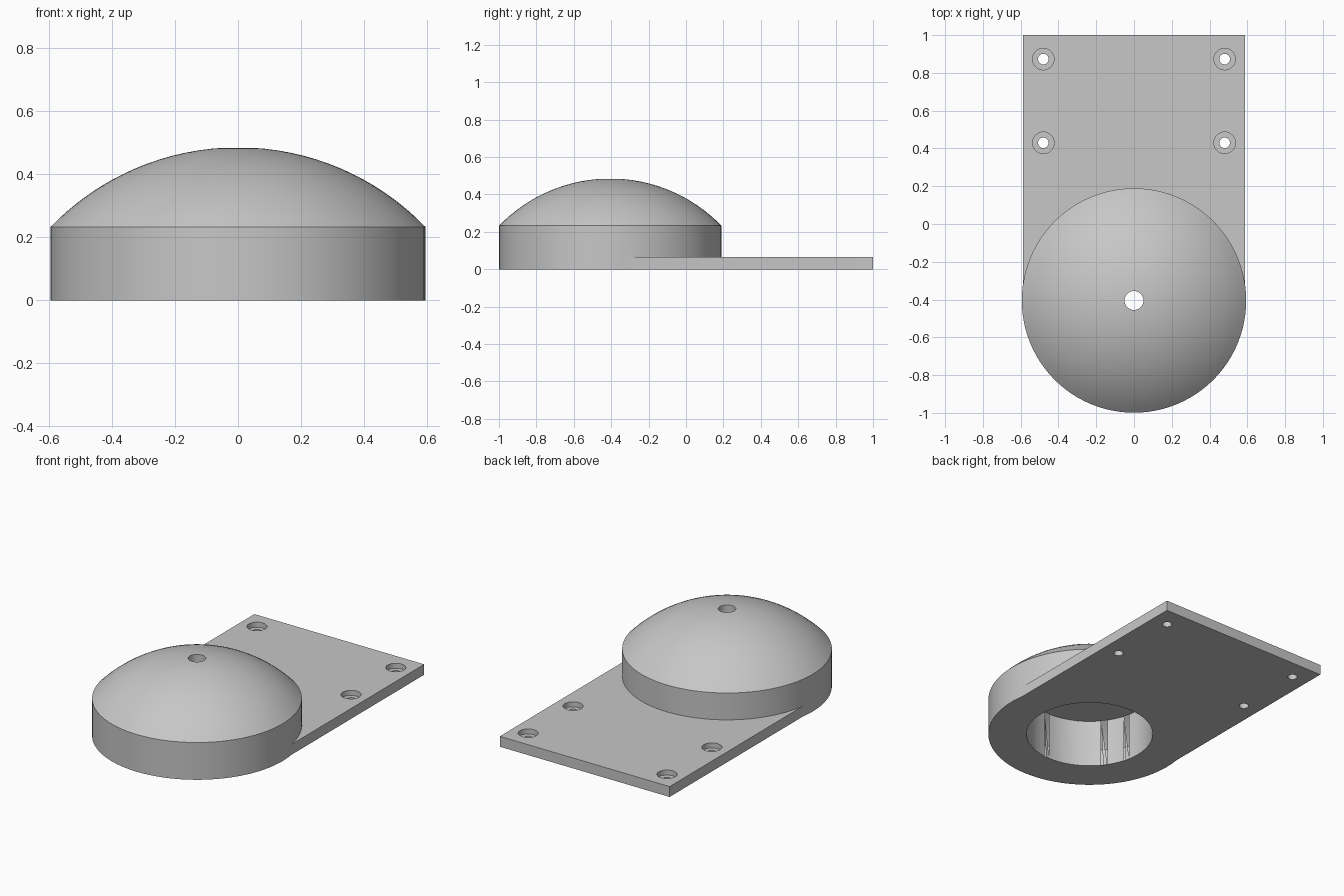
import bpy
import bmesh
import math
from mathutils import Matrix, Vector

if "Cube" in bpy.data.objects:
    bpy.data.objects.remove(bpy.data.objects["Cube"], do_unlink=True)

CENTRE_Y = -0.405
RADIUS = 0.594
RIM_Z, APEX_Z = 0.233, 0.485
PLATE_HALF_W, PLATE_Z = 0.587, 0.065

grey = bpy.data.materials.new("plain grey")
grey.use_nodes = True
colour = (0.57, 0.57, 0.57, 1)
grey.diffuse_color = colour
grey.node_tree.nodes["Principled BSDF"].inputs["Base Color"].default_value = colour


def finish(name, bm):
    bmesh.ops.recalc_face_normals(bm, faces=bm.faces)
    mesh = bpy.data.meshes.new(name)
    bm.to_mesh(mesh)
    bm.free()
    mesh.materials.append(grey)
    obj = bpy.data.objects.new(name, mesh)
    bpy.context.collection.objects.link(obj)
    return obj


def lathe(name, profile, x, y, steps):
    """Revolve an (r, z) profile that starts and ends on the axis."""
    bm = bmesh.new()
    verts = [bm.verts.new((r, 0, z)) for r, z in profile]
    edges = [bm.edges.new(pair) for pair in zip(verts, verts[1:])]
    bmesh.ops.spin(bm, geom=verts + edges, cent=(0, 0, 0), axis=(0, 0, 1),
                   angle=math.tau, steps=steps)
    bmesh.ops.remove_doubles(bm, verts=bm.verts, dist=1e-5)
    bmesh.ops.translate(bm, verts=bm.verts, vec=(x, y, 0))
    return finish(name, bm)


def stepped_hole(name, x, y, r_low, r_high, step_z, top_z, steps):
    profile = [(0, -0.1), (r_low, -0.1), (r_low, step_z),
               (r_high, step_z), (r_high, top_z), (0, top_z)]
    return lathe(name, profile, x, y, steps)


def combine(target, tool, operation):
    mod = target.modifiers.new(operation.lower(), "BOOLEAN")
    mod.operation = operation
    mod.solver = "EXACT"
    mod.object = tool
    bpy.context.view_layer.objects.active = target
    bpy.ops.object.modifier_apply(modifier=mod.name)
    bpy.data.objects.remove(tool, do_unlink=True)


# Round housing: straight wall with a spherical cap
rise = APEX_Z - RIM_Z
sphere_r = (RADIUS ** 2 + rise ** 2) / (2 * rise)
half_angle = math.asin(RADIUS / sphere_r)
cap = [(sphere_r * math.sin(a), APEX_Z - sphere_r * (1 - math.cos(a)))
       for a in (half_angle * (1 - i / 16) for i in range(16))]
housing = lathe("domed_mounting_bracket",
                [(0, 0), (RADIUS, 0)] + cap + [(0, APEX_Z)], 0, CENTRE_Y, 96)

# Flat mounting plate running back from the housing
bm = bmesh.new()
bmesh.ops.create_cube(bm, size=1)
size = Vector((2 * PLATE_HALF_W, 1 - CENTRE_Y, PLATE_Z))
bmesh.ops.transform(bm, verts=bm.verts, matrix=Matrix.Translation(
    (0, (1 + CENTRE_Y) / 2, PLATE_Z / 2)) @ Matrix.Diagonal(size).to_4x4())
combine(housing, finish("mounting_plate", bm), "UNION")

# Wide bore from below, narrowing to the small vent at the apex
combine(housing, stepped_hole("bore_cutter", 0, CENTRE_Y, 0.37, 0.05, 0.30, 0.6, 64),
        "DIFFERENCE")

# Four counterbored screw holes
for x in (-0.48, 0.48):
    for y in (0.43, 0.873):
        combine(housing, stepped_hole("screw_cutter", x, y, 0.028, 0.057, 0.033, 0.15, 32),
                "DIFFERENCE")

# Smooth curved walls, keep the rims sharp
bpy.ops.object.select_all(action="DESELECT")
housing.select_set(True)
bpy.context.view_layer.objects.active = housing
bpy.ops.object.shade_smooth_by_angle(angle=math.radians(25))
